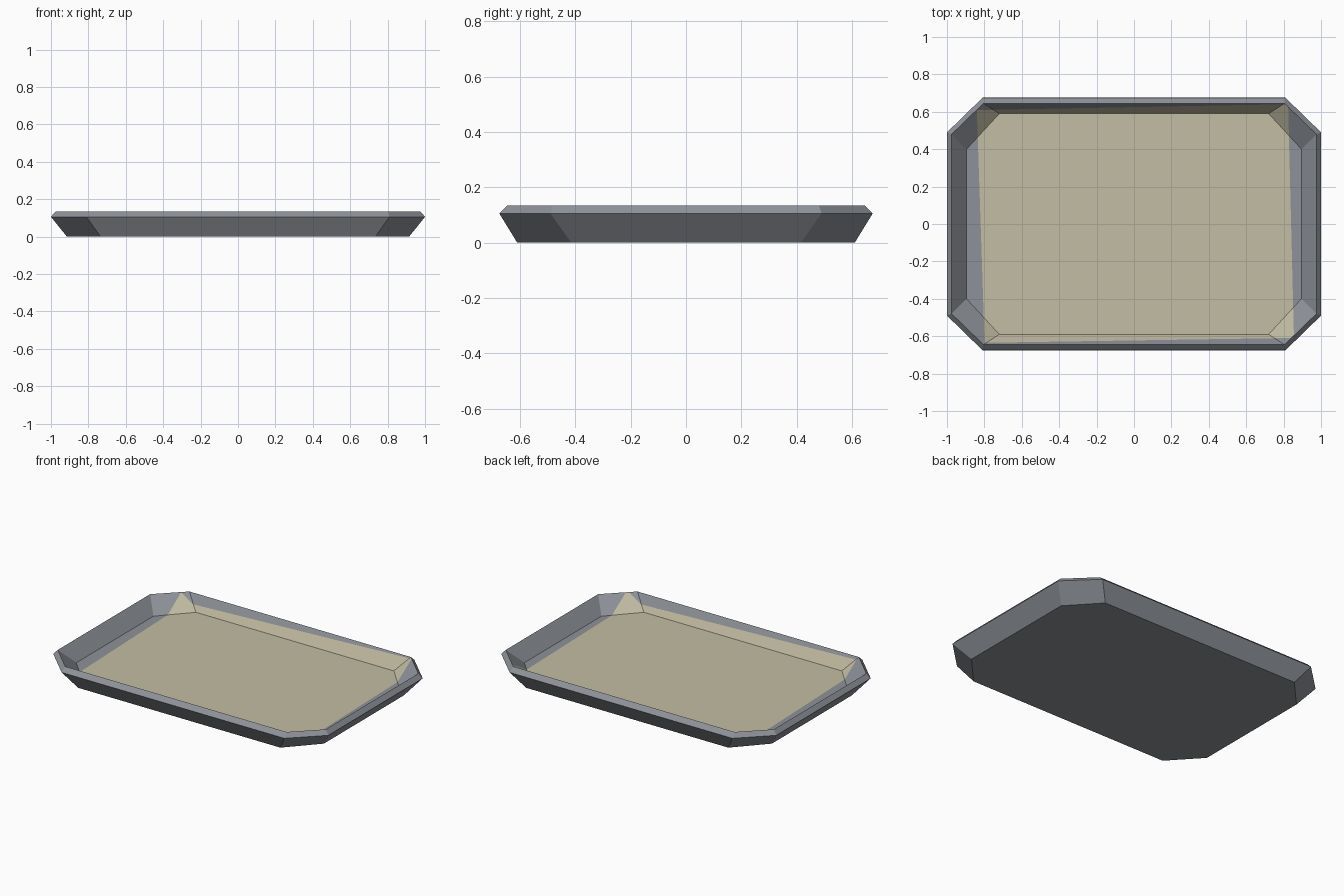
import bpy, bmesh
from mathutils import Vector

if "Cube" in bpy.data.objects:
    bpy.data.objects.remove(bpy.data.objects["Cube"])


def material(name, rgb):
    m = bpy.data.materials.new(name)
    m.diffuse_color = (*rgb, 1.0)
    m.use_nodes = True
    m.node_tree.nodes["Principled BSDF"].inputs["Base Color"].default_value = m.diffuse_color
    return m


grey = material("blue_grey_metal", (0.27, 0.29, 0.32))
tan = material("tan_liner", (0.55, 0.51, 0.37))


def octagon(bm, hx, hy, cx, cy, z):
    """Chamfered rectangle: half sizes hx, hy; chamfer starts at cx, cy."""
    pts = [(cx, -hy), (hx, -cy), (hx, cy), (cx, hy),
           (-cx, hy), (-hx, cy), (-hx, -cy), (-cx, -hy)]
    return [bm.verts.new((x, y, z)) for x, y in pts]


def bridge(bm, a, b):
    for i in range(8):
        j = (i + 1) % 8
        bm.faces.new((a[i], a[j], b[j], b[i]))


def finish(bm, name):
    me = bpy.data.meshes.new(name)
    bm.to_mesh(me)
    bm.free()
    ob = bpy.data.objects.new(name, me)
    bpy.context.collection.objects.link(ob)
    me.materials.append(grey)
    me.materials.append(tan)
    return ob


RIM = (0.975, 0.645, 0.805, 0.48, 0.135)

# Outer shell: underside, flared wall and bevelled rim
bm = bmesh.new()
base = octagon(bm, 0.915, 0.61, 0.735, 0.415, 0.0)
lip = octagon(bm, 1.0, 0.675, 0.81, 0.49, 0.106)
rim = octagon(bm, *RIM)
bm.faces.new(base[::-1])
bridge(bm, base, lip)
bridge(bm, lip, rim)
finish(bm, "tray_shell")

# Inner basin: sloping walls and floor
bm = bmesh.new()
rim = octagon(bm, *RIM)
floor = octagon(bm, 0.895, 0.59, 0.72, 0.40, 0.042)
bridge(bm, rim, floor)
bm.faces.new(floor)

# Slightly turned tan rectangle, cut into floor and walls
sides = [((-0.84, 0.6), (-0.80, -0.6)), ((-0.8, -0.635), (0.8, -0.61)),
         ((0.855, -0.6), (0.825, 0.6)), ((0.8, 0.64), (-0.8, 0.61))]
planes = []
for a, b in sides:
    p, q = Vector((*a, 0)), Vector((*b, 0))
    d = q - p
    planes.append((p, Vector((-d.y, d.x, 0)).normalized()))  # points inwards
for p, n in planes:
    bmesh.ops.bisect_plane(bm, geom=bm.verts[:] + bm.edges[:] + bm.faces[:],
                           plane_co=p, plane_no=n, dist=1e-5)
for f in bm.faces:
    c = f.calc_center_median()
    f.material_index = int(all((c - p).dot(n) > 0 for p, n in planes))
finish(bm, "tray_basin")
